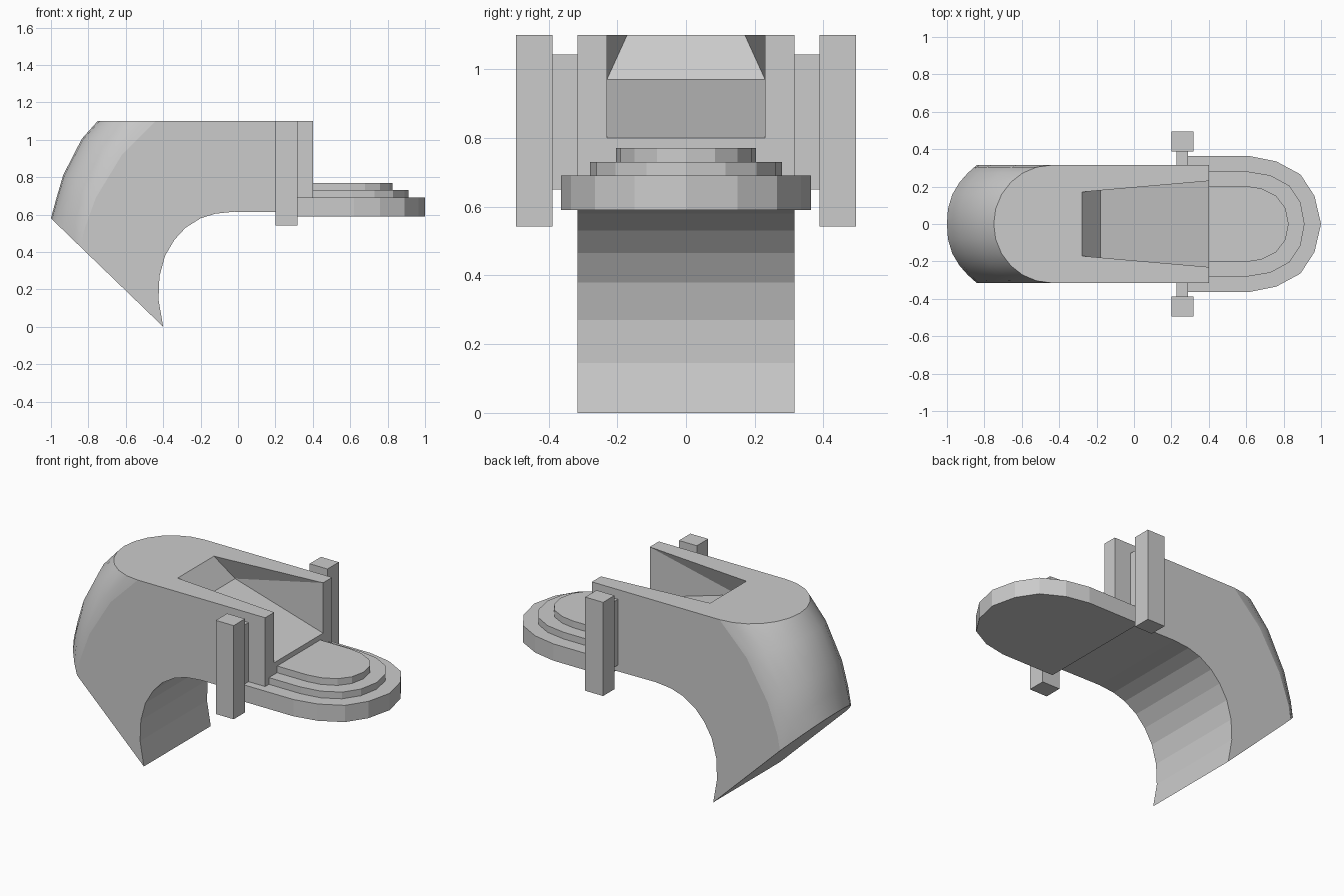
import bpy, bmesh, math
from mathutils import Vector

if "Cube" in bpy.data.objects:
    bpy.data.objects.remove(bpy.data.objects["Cube"])


def make(name, bm):
    bmesh.ops.recalc_face_normals(bm, faces=bm.faces[:])
    me = bpy.data.meshes.new(name)
    bm.to_mesh(me)
    bm.free()
    ob = bpy.data.objects.new(name, me)
    bpy.context.collection.objects.link(ob)
    return ob


def box(name, x0, x1, y0, y1, z0, z1):
    bm = bmesh.new()
    bmesh.ops.create_cube(bm, size=1)
    for v in bm.verts:
        v.co = ((x0 + x1) / 2 + v.co.x * (x1 - x0),
                (y0 + y1) / 2 + v.co.y * (y1 - y0),
                (z0 + z1) / 2 + v.co.z * (z1 - z0))
    return make(name, bm)


# Main housing: side profiles lofted across y, with a rounded back
W = 0.315
back_mid = [(-1, .58), (-.97, .69), (-.935, .81), (-.835, 1.005), (-.75, 1.1)]
back_side = [(-.84, .425), (-.825, .51), (-.76, .69), (-.62, .92), (-.44, 1.1)]
arch = [(.4, 1.1), (.4, .61), (.2, .613), (-.02, .615), (-.12, .605), (-.2, .58),
        (-.28, .53), (-.34, .465), (-.39, .38), (-.42, .27), (-.425, .145), (-.4, 0)]
bm = bmesh.new()
loops = []
for i in range(-6, 7):
    t = math.sin(math.radians(15 * i))
    f_top = 1 - math.cos(math.radians(15 * i))
    f_low = abs(t) ** 2.5
    pts = []
    for k, (a, b) in enumerate(zip(back_mid, back_side)):
        f = f_low + (f_top - f_low) * k / 4
        pts.append((a[0] + (b[0] - a[0]) * f, a[1] + (b[1] - a[1]) * f))
    loops.append([bm.verts.new((x, W * t, z)) for x, z in pts + arch])
n = len(loops[0])
for a, b in zip(loops, loops[1:]):
    for k in range(n):
        f = bm.faces.new((a[k], a[(k + 1) % n], b[(k + 1) % n], b[k]))
        f.smooth = k < 4
bm.faces.new(loops[0])
bm.faces.new(loops[-1])
bmesh.ops.recalc_face_normals(bm, faces=bm.faces[:])
# Merge the flat strips, leaving only the curved back divided
flat = [e for e in bm.edges if len(e.link_faces) == 2
        and not any(f.smooth for f in e.link_faces) and e.calc_face_angle() < .002]
bmesh.ops.dissolve_edges(bm, edges=flat, use_verts=False)
housing = make("housing", bm)

# Recess with sloping floor and leaning side walls
bm = bmesh.new()
for s in (-1, 1):
    for x, y, z in ((.41, .23, 1.102), (.41, .23, .797), (-.28, .17, 1.102), (-.18, .23, .97)):
        bm.verts.new((x, s * y, z))
bmesh.ops.convex_hull(bm, input=bm.verts[:])
cutter = make("recess_cutter", bm)
cutter.hide_render = True
mod = housing.modifiers.new("recess", 'BOOLEAN')
mod.operation = 'DIFFERENCE'
mod.solver = 'EXACT'
mod.object = cutter
bpy.context.view_layer.objects.active = housing
bpy.ops.object.modifier_apply(modifier=mod.name)
bpy.data.objects.remove(cutter)

# Stepped front platform with rounded nose
tiers = [
    ("platform_base", .27, .59, .69, [(.62, .363), (.76, .335), (.89, .265), (.965, .15)], 1.0),
    ("platform_step", .30, .68, .73, [(.61, .28), (.73, .26), (.83, .205), (.89, .115)], .912),
    ("platform_top", .30, .72, .77, [(.60, .203), (.68, .19), (.76, .15), (.81, .085)], .827),
]
for name, x0, z0, z1, side, nose in tiers:
    side = [(x0, side[0][1])] + side
    outline = side + [(nose, 0)] + [(x, -y) for x, y in reversed(side)]
    bm = bmesh.new()
    face = bm.faces.new([bm.verts.new((x, y, z0)) for x, y in outline])
    ext = bmesh.ops.extrude_face_region(bm, geom=[face], use_keep_orig=True)
    for v in ext["geom"]:
        if isinstance(v, bmesh.types.BMVert):
            v.co.z = z1
    make(name, bm)

# Side posts and the brackets that join them to the housing
for s, tag in ((-1, "front"), (1, "back")):
    ya, yb = sorted((s * .388, s * .495))
    box("post_" + tag, .2, .318, ya, yb, .542, 1.1)
    ya, yb = sorted((s * .30, s * .395))
    box("bracket_" + tag, .228, .29, ya, yb, .65, 1.042)
